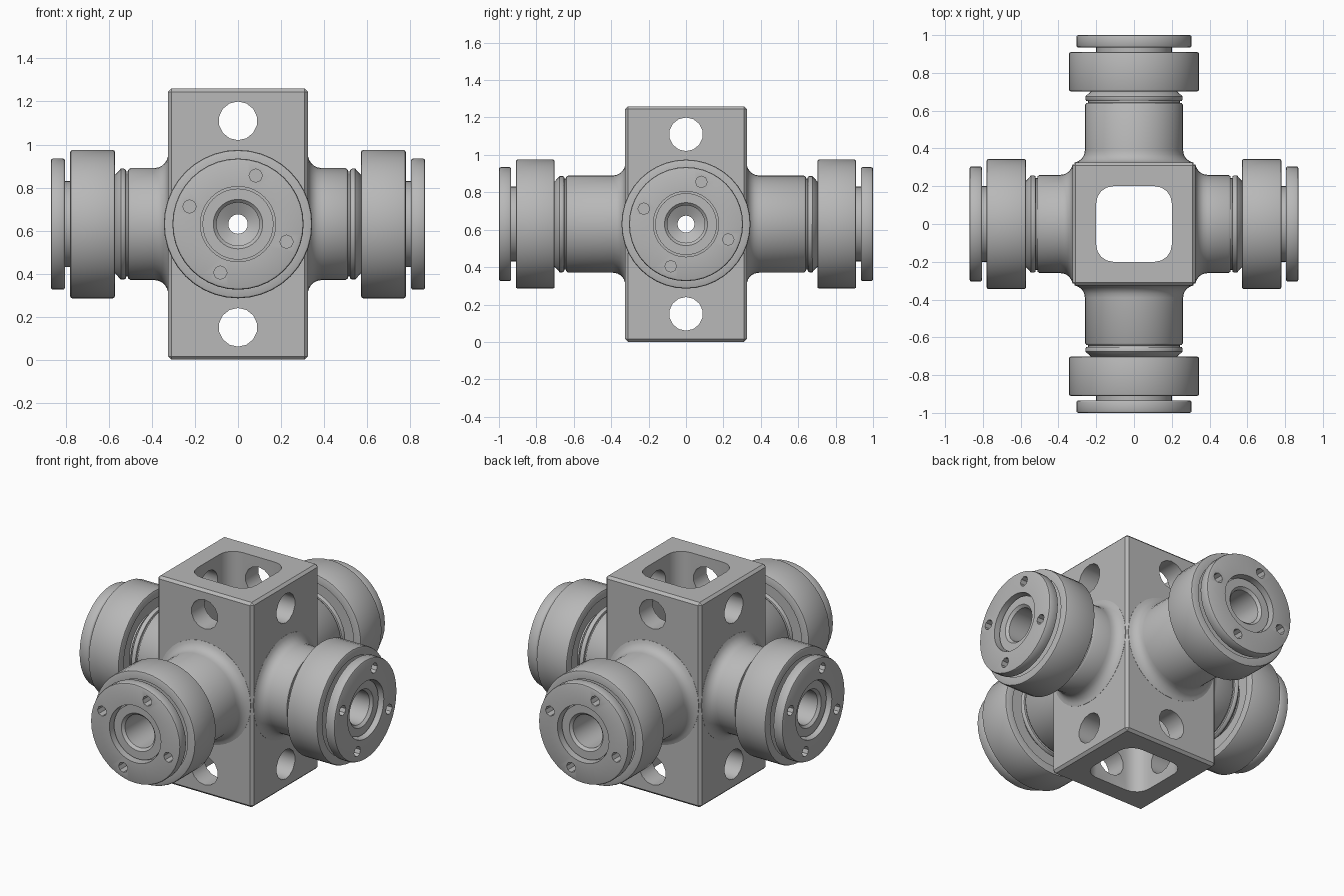
import bpy, bmesh, math
from mathutils import Matrix, Vector

cube = bpy.data.objects.get("Cube")
if cube:
    bpy.data.objects.remove(cube, do_unlink=True)

MID = 0.63
steel = bpy.data.materials.new("plain grey steel")
steel.use_nodes = True
colour = (0.48, 0.48, 0.48, 1)
steel.diffuse_color = colour
for node in steel.node_tree.nodes:
    if node.type == 'BSDF_PRINCIPLED':
        node.inputs["Base Color"].default_value = colour


def make(name, bm):
    bmesh.ops.recalc_face_normals(bm, faces=bm.faces[:])
    mesh = bpy.data.meshes.new(name)
    bm.to_mesh(mesh)
    bm.free()
    mesh.materials.append(steel)
    obj = bpy.data.objects.new(name, mesh)
    bpy.context.collection.objects.link(obj)
    return obj


def activate(obj):
    bpy.ops.object.select_all(action='DESELECT')
    obj.select_set(True)
    bpy.context.view_layer.objects.active = obj


def smooth(obj):
    activate(obj)
    bpy.ops.object.shade_smooth_by_angle(angle=math.radians(35))


def cut(obj, cutter):
    cutter.hide_render = True
    mod = obj.modifiers.new("cut", 'BOOLEAN')
    mod.operation = 'DIFFERENCE'
    mod.solver = 'EXACT'
    mod.object = cutter
    activate(obj)
    bpy.ops.object.modifier_apply(modifier=mod.name)
    bpy.data.objects.remove(cutter, do_unlink=True)


def cylinder(radius, length, segments, matrix):
    bm = bmesh.new()
    bmesh.ops.create_cone(bm, cap_ends=True, segments=segments, radius1=radius,
                          radius2=radius, depth=length, matrix=matrix)
    return make("cutter", bm)


def box(name, size, height, bevel, segments, only_vertical):
    bm = bmesh.new()
    bmesh.ops.create_cube(bm, size=1, matrix=Matrix.Translation((0, 0, MID))
                          @ Matrix.Diagonal((size, size, height, 1)))
    edges = [e for e in bm.edges if not only_vertical
             or abs(e.verts[0].co.z - e.verts[1].co.z) > 0.1]
    bmesh.ops.bevel(bm, geom=edges, offset=bevel, segments=segments,
                    profile=0.5, affect='EDGES')
    return make(name, bm)


def lathe(name, profile, matrix, steps=40):
    """Spin a closed (radius, distance) outline about the arm axis."""
    bm = bmesh.new()
    verts = [bm.verts.new((r, 0, d)) for r, d in profile]
    edges = [bm.edges.new((v, verts[i - 1])) for i, v in enumerate(verts)]
    bmesh.ops.spin(bm, geom=verts + edges, cent=(0, 0, 0), axis=(0, 0, 1),
                   angle=math.tau, steps=steps)
    bmesh.ops.remove_doubles(bm, verts=bm.verts[:], dist=0.0001)
    bm.transform(matrix)
    return make(name, bm)


# Hollow centre block with cross holes
block = box("centre_block", 0.65, 1.26, 0.015, 1, False)
cut(block, box("cutter", 0.4, 2, 0.09, 4, True))
for turn in (0, 90):
    lie = Matrix.Rotation(math.radians(turn), 4, 'Z') @ Matrix.Rotation(math.pi / 2, 4, 'X')
    for z, radius in ((0.15, 0.09), (1.11, 0.09), (MID, 0.047)):
        cut(block, cylinder(radius, 2, 14, Matrix.Translation((0, 0, z)) @ lie))
smooth(block)

# Four arms, the side pair shorter than the front and back pair
for name, turn, short in (("front", 0, 0), ("left", 90, 0.13),
                          ("back", 180, 0), ("right", 270, 0.13)):
    place = (Matrix.Translation((0, 0, MID)) @ Matrix.Rotation(math.radians(turn), 4, 'Z')
             @ Matrix.Rotation(math.pi / 2, 4, 'X'))
    end = 1 - short

    # Hollow spindle with flared root, groove and collar
    flare = [(0.325 - 0.065 * math.sin(a), 0.39 - 0.065 * math.cos(a))
             for a in (math.radians(t) for t in (10, 25, 40, 55, 70, 90))]
    spindle = [(0.045, 0.26), (0.3, 0.26), (0.314, 0.32)] + flare
    spindle += [(r, end - d) for r, d in (
        (0.26, 0.37), (0.253, 0.36), (0.244, 0.358), (0.244, 0.35),
        (0.253, 0.348), (0.258, 0.34), (0.258, 0.325), (0.25, 0.318),
        (0.225, 0.295), (0.2, 0.29), (0.2, 0.062), (0.165, 0.06),
        (0.165, 0.03), (0.115, 0.03), (0.1, 0.045), (0.1, 0.4), (0.045, 0.43))]
    smooth(lathe(name + "_spindle", spindle, place))

    # Bearing ring with stepped faces
    half = [(0.2, 0.27), (0.29, 0.27), (0.295, 0.298), (0.335, 0.298),
            (0.342, 0.295), (0.345, 0.288)]
    ring = half + [(r, 0.388 - d) for r, d in reversed(half)]
    smooth(lathe(name + "_bearing", [(r, end - d) for r, d in ring], place))

    # End cap with four bolt holes
    cap = [(0.175, 0.065), (0.297, 0.065), (0.302, 0.062), (0.305, 0.056),
           (0.305, 0.01), (0.302, 0.003), (0.295, 0), (0.175, 0)]
    cap = lathe(name + "_end_cap", [(r, end - d) for r, d in cap], place)
    for angle in (70, 160, 250, 340):
        a = math.radians(angle)
        spot = Vector((0.24 * math.cos(a), 0.24 * math.sin(a), end))
        cut(cap, cylinder(0.031, 0.2, 8, place @ Matrix.Translation(spot)))
    smooth(cap)
